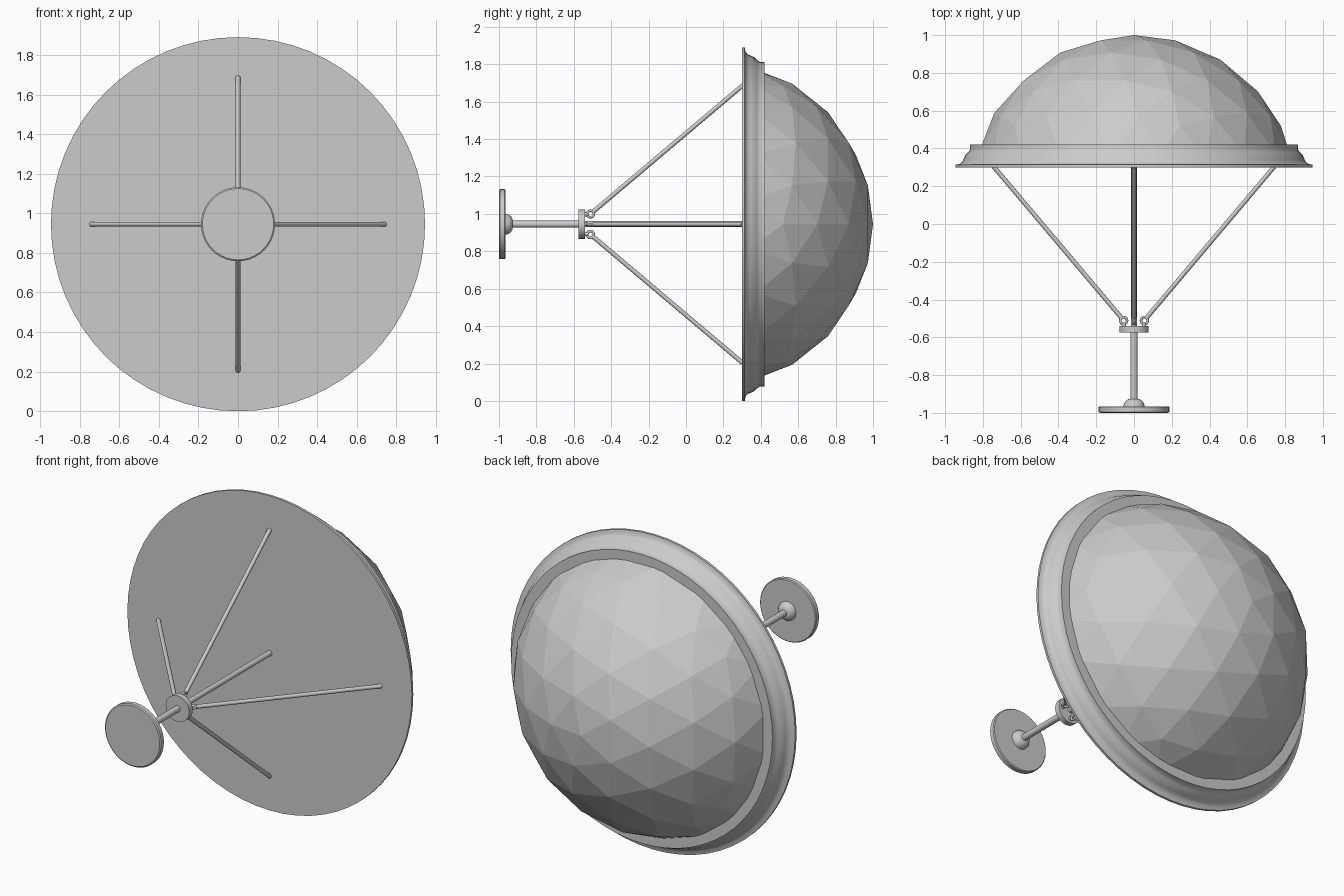
import bpy, bmesh, math
from mathutils import Vector, Matrix

if "Cube" in bpy.data.objects:
    bpy.data.objects.remove(bpy.data.objects["Cube"])

CZ = 0.945  # height of the lamp's axis, which runs along y


def finish(name, bm, smooth=True):
    bmesh.ops.recalc_face_normals(bm, faces=bm.faces)
    me = bpy.data.meshes.new(name)
    bm.to_mesh(me)
    bm.free()
    ob = bpy.data.objects.new(name, me)
    bpy.context.collection.objects.link(ob)
    if smooth:
        bpy.ops.object.select_all(action='DESELECT')
        ob.select_set(True)
        bpy.context.view_layer.objects.active = ob
        bpy.ops.object.shade_smooth_by_angle(angle=math.radians(35))
    return ob


def lathe(name, profile, steps=32):
    """Spin (radius, y) points around the lamp axis."""
    bm = bmesh.new()
    vs = [bm.verts.new((r, y, CZ)) for r, y in profile]
    es = [bm.edges.new(p) for p in zip(vs, vs[1:])]
    bmesh.ops.spin(bm, geom=vs + es, cent=(0, 0, CZ), axis=(0, 1, 0),
                   angle=math.tau, steps=steps, use_duplicate=False)
    bmesh.ops.remove_doubles(bm, verts=bm.verts, dist=1e-5)
    return finish(name, bm)


def rod(name, a, b, radius, sides=12):
    a, b = Vector(a), Vector(b)
    m = Matrix.Translation((a + b) / 2) @ (b - a).to_track_quat('Z', 'Y').to_matrix().to_4x4()
    bm = bmesh.new()
    bmesh.ops.create_cone(bm, cap_ends=True, segments=sides, radius1=radius,
                          radius2=radius, depth=(b - a).length, matrix=m)
    return finish(name, bm)


# Faceted dome
bm = bmesh.new()
bmesh.ops.create_icosphere(bm, subdivisions=3, radius=0.87,
                           matrix=Matrix.Translation((0, 0.13, CZ)) @ Matrix.Rotation(-math.pi / 2, 4, 'X'))
bmesh.ops.bisect_plane(bm, geom=bm.verts[:] + bm.edges[:] + bm.faces[:],
                       plane_co=(0, 0.39, 0), plane_no=(0, 1, 0), clear_inner=True)
finish("dome", bm, smooth=False)

# Moulded rim with flat front diffuser
lathe("rim", [(0, 0.30), (0.945, 0.30), (0.945, 0.314), (0.922, 0.318), (0.908, 0.33),
              (0.902, 0.345), (0.893, 0.365), (0.878, 0.38), (0.868, 0.395),
              (0.868, 0.42), (0.80, 0.42)], 64)

# Ceiling plate with domed collar
lathe("ceiling_plate", [(0, -1), (0.18, -1), (0.187, -0.995), (0.187, -0.97),
                        (0.182, -0.965), (0, -0.965)], 40)
lathe("plate_collar", [(0.056, -0.966), (0.053, -0.95), (0.043, -0.936),
                       (0.03, -0.928), (0, -0.925)], 24)

# Stem, hub and central rod
rod("stem", (0, -0.94, CZ), (0, -0.56, CZ), 0.019, 16)
lathe("hub", [(0, -0.575), (0.078, -0.575), (0.078, -0.541), (0, -0.541)], 32)
rod("central_rod", (0, -0.55, CZ), (0, 0.305, CZ), 0.016, 12)

# Four support rods, each hooked to a ring on the hub
for i, side in enumerate(("right", "top", "left", "bottom")):
    turn = Matrix.Translation((0, 0, CZ)) @ Matrix.Rotation(-i * math.pi / 2, 4, 'Y')
    rod(side + "_support_rod", turn @ Vector((0.068, -0.495, 0)),
        turn @ Vector((0.742, 0.303, 0)), 0.012)
    rod(side + "_ring_post", turn @ Vector((0.053, -0.545, 0)),
        turn @ Vector((0.053, -0.527, 0)), 0.011)
    bpy.ops.mesh.primitive_torus_add(major_segments=20, minor_segments=8,
                                     major_radius=0.018, minor_radius=0.007)
    ring = bpy.context.object
    ring.name = side + "_ring"
    ring.data.transform(turn @ Matrix.Translation((0.055, -0.511, 0)))
    bpy.ops.object.shade_smooth_by_angle(angle=math.radians(60))
